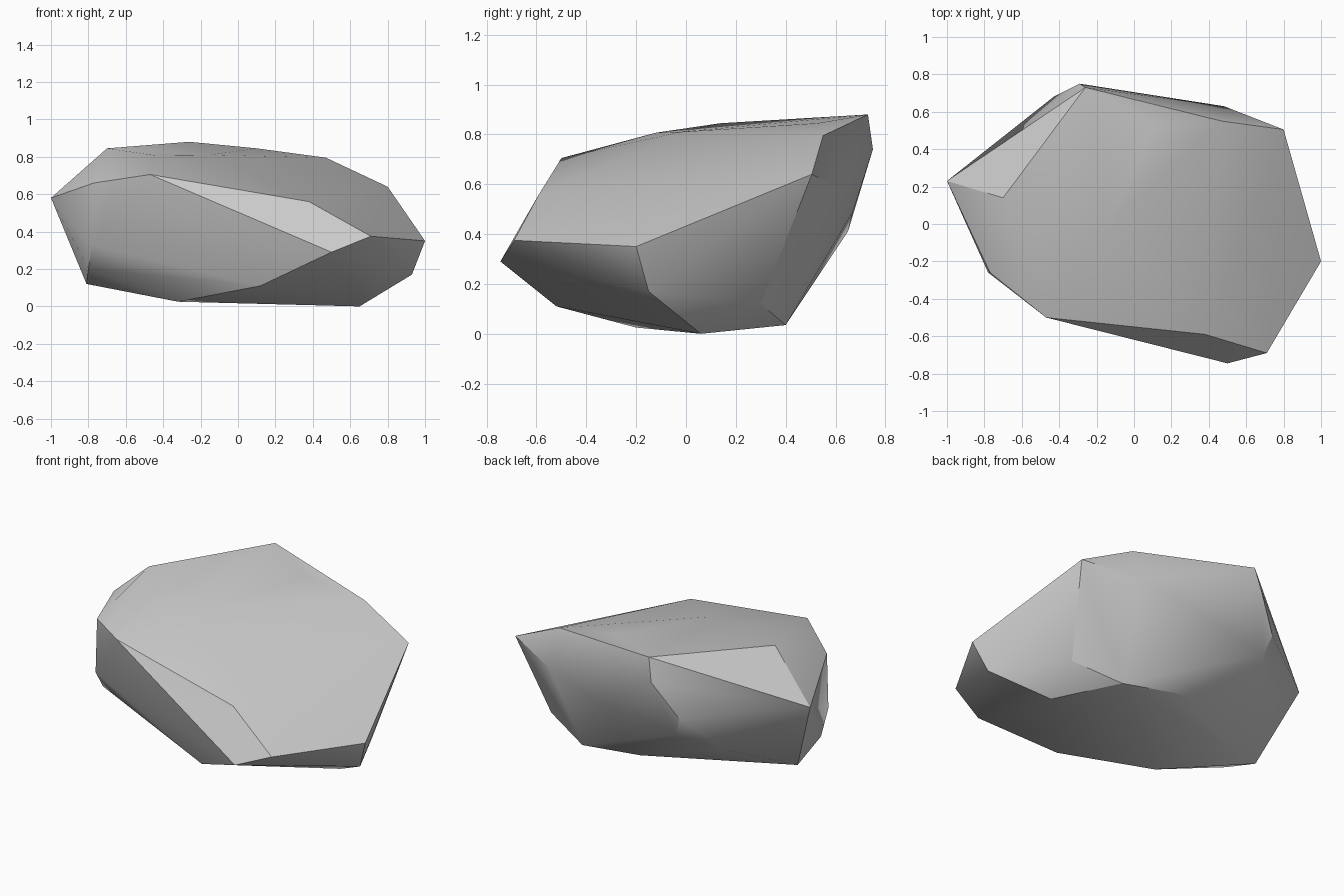
import bpy, bmesh, math

if "Cube" in bpy.data.objects:
    bpy.data.objects.remove(bpy.data.objects["Cube"])

# Corner points of the boulder, grouped by zone
crown = [(-.26, .73, .88), (-.70, .14, .845), (.10, .53, .845), (.47, .55, .795),
         (-.15, -.02, .81), (-.44, -.12, .807), (-.47, -.50, .705), (.80, .505, .64),
         (.38, -.59, .56)]
girdle = [(-1, .23, .58), (-.77, -.26, .66), (.71, -.69, .375), (1, -.20, .35),
          (.50, -.745, .29), (.93, -.15, .17), (-.78, -.26, .33), (-.80, -.16, .20)]
back = [(-.29, .75, .74), (.48, .63, .575), (.13, .67, .49), (-.43, .68, .53),
        (-.39, .65, .41), (-.58, .445, .29)]
base = [(.70, .30, .12), (.42, .40, .035), (0, .44, .10), (-.81, .08, .12),
        (-.32, -.20, .025), (.12, -.52, .11), (-.58, -.28, .22), (.65, .06, 0)]

# Wrap the corners in a faceted hull
bm = bmesh.new()
for p in crown + girdle + back + base:
    bm.verts.new(p)
hull = bmesh.ops.convex_hull(bm, input=bm.verts[:])
loose = [v for v in bm.verts if not v.link_faces]
bmesh.ops.delete(bm, geom=loose, context='VERTS')
bmesh.ops.recalc_face_normals(bm, faces=bm.faces[:])

mesh = bpy.data.meshes.new("boulder")
bm.to_mesh(mesh)
bm.free()
boulder = bpy.data.objects.new("boulder", mesh)
bpy.context.collection.objects.link(boulder)

# Soften shallow creases, keep the strong ridges crisp
bpy.context.view_layer.objects.active = boulder
boulder.select_set(True)
bpy.ops.object.shade_smooth_by_angle(angle=math.radians(30))
